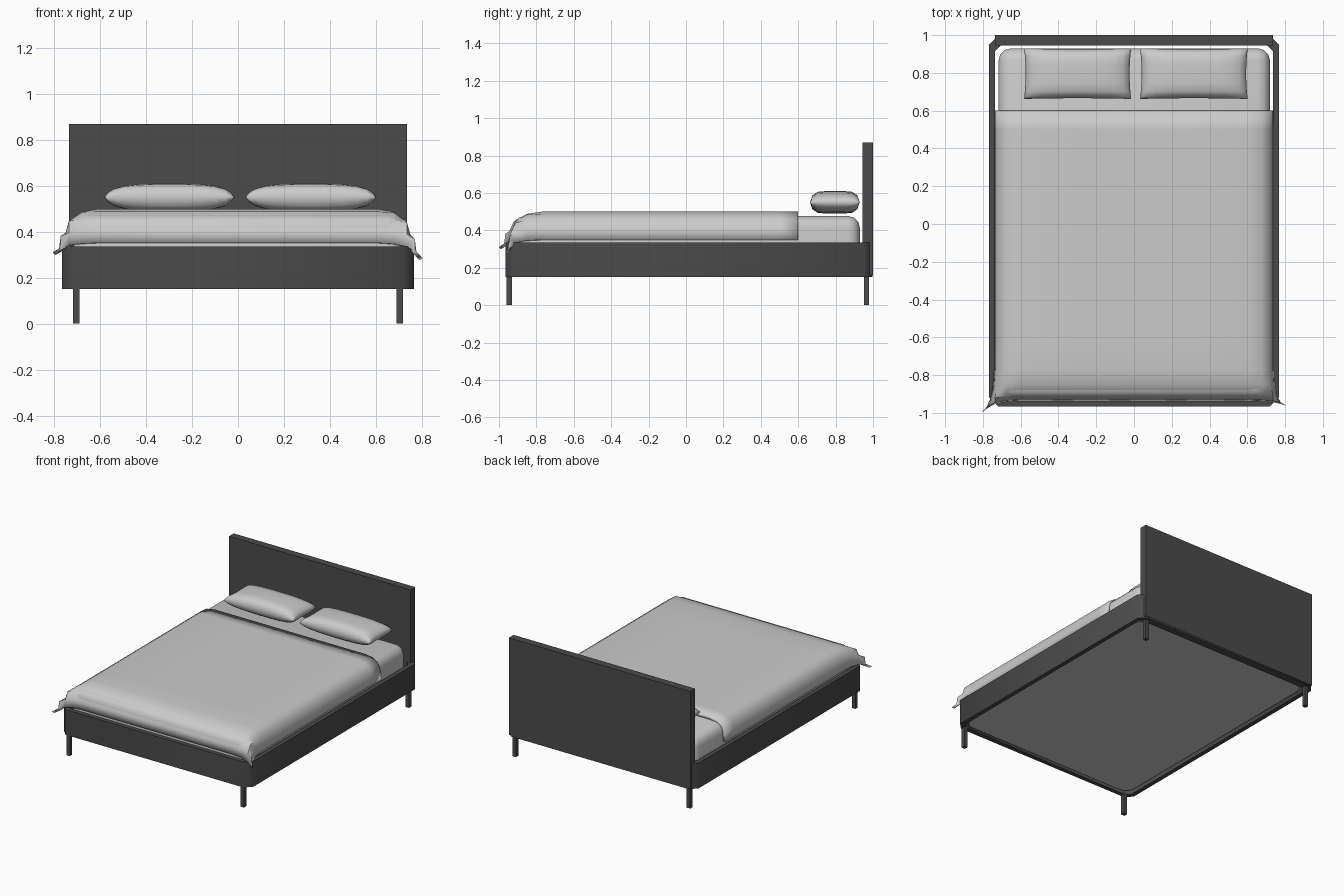
import bpy, bmesh, math

if "Cube" in bpy.data.objects:
    bpy.data.objects.remove(bpy.data.objects["Cube"])

dark = bpy.data.materials.new("dark_frame")
dark.diffuse_color = (0.07, 0.07, 0.07, 1)
dark.use_nodes = True
dark.node_tree.nodes["Principled BSDF"].inputs["Base Color"].default_value = dark.diffuse_color


def finish(name, bm, mat=None, angle=50):
    me = bpy.data.meshes.new(name)
    bm.to_mesh(me)
    bm.free()
    ob = bpy.data.objects.new(name, me)
    bpy.context.collection.objects.link(ob)
    if mat:
        me.materials.append(mat)
    bpy.ops.object.select_all(action='DESELECT')
    ob.select_set(True)
    bpy.context.view_layer.objects.active = ob
    bpy.ops.object.shade_smooth_by_angle(angle=math.radians(angle))
    return ob


def box(lo, hi):
    bm = bmesh.new()
    bmesh.ops.create_cube(bm, size=1)
    for v in bm.verts:
        v.co = [(a + b) / 2 + c * (b - a) for a, b, c in zip(lo, hi, v.co)]
    return bm


def chamfered(x, y0, y1, c):
    return [(-x + c, y0), (x - c, y0), (x, y0 + c), (x, y1 - c),
            (x - c, y1), (-x + c, y1), (-x, y1 - c), (-x, y0 + c)]


# Hollow bed frame with chamfered corners
bm = bmesh.new()
outer, inner = chamfered(0.767, -0.965, 0.997, 0.047), chamfered(0.735, -0.933, 0.945, 0.03)
loops = [[bm.verts.new((x, y, z)) for x, y in ring]
         for ring, z in ((outer, 0.15), (outer, 0.335), (inner, 0.335), (inner, 0.15))]
for k in range(4):
    a, b = loops[k], loops[(k + 1) % 4]
    for i in range(8):
        j = (i + 1) % 8
        bm.faces.new((a[i], a[j], b[j], b[i]))
bmesh.ops.recalc_face_normals(bm, faces=bm.faces)
finish("bed_frame", bm, dark)

# Headboard panel
finish("headboard", box((-0.735, 0.945, 0.16), (0.735, 1.0, 0.87)), dark)

# Four square legs
for sx, side in ((-1, "left"), (1, "right")):
    for y, end in ((-0.945, "front"), (0.965, "back")):
        x = sx * 0.705
        finish(f"{end}_{side}_leg",
               box((x - 0.014, y - 0.014, 0), (x + 0.014, y + 0.014, 0.16)), dark)

# Mattress with rounded top and corners, flat underside
bm = box((-0.717, -0.925, 0.165), (0.72, 0.93, 0.477))
edges = [e for e in bm.edges if max(v.co.z for v in e.verts) > 0.3]
bmesh.ops.bevel(bm, geom=edges, offset=0.065, segments=3, profile=0.5, affect='EDGES')
finish("mattress", bm)

# Duvet: draped sheet whose two front corners flare out
side = [(0.61, 0.5), (0.675, 0.488), (0.72, 0.457), (0.735, 0.405), (0.742, 0.35)]
front = [(-0.77, 0.5), (-0.85, 0.488), (-0.905, 0.457), (-0.93, 0.405), (-0.937, 0.352)]
cols = [(-x, z, k, -1) for k, (x, z) in reversed(list(enumerate(side)))]
cols += [(x, 0.5, 0, 1) for x in (-0.3, 0, 0.3)]
cols += [(x, z, k, 1) for k, (x, z) in enumerate(side)]
rows = [(y, z, k) for k, (y, z) in reversed(list(enumerate(front)))]
rows += [(y, 0.5, 0) for y in (-0.6, -0.2, 0.2, 0.5, 0.6)]
ears = {-1: (-0.066, -0.063, -0.04), 1: (0.062, -0.025, -0.065)}
bm = bmesh.new()
grid = []
for y, zy, j in rows:
    line = []
    for x, zx, i, s in cols:
        w = (min(i, j) / 4) ** 2
        ex, ey, ez = ears[s]
        line.append(bm.verts.new((x + w * ex, y + w * ey, min(zx, zy) + w * ez)))
    grid.append(line)
for r0, r1 in zip(grid, grid[1:]):
    for i in range(len(cols) - 1):
        bm.faces.new((r0[i], r0[i + 1], r1[i + 1], r1[i]))
duvet = finish("duvet", bm)
mod = duvet.modifiers.new("thickness", 'SOLIDIFY')
mod.thickness = 0.02
mod.offset = -1


# Two puffed pillows
def pillow(name, x0, x1, y0=0.662, y1=0.93, zc=0.55):
    bm = bmesh.new()
    for sign in (1, -1):
        g = bmesh.ops.create_grid(bm, x_segments=12, y_segments=8, size=1)
        for v in g["verts"]:
            u, w = math.sin(v.co.x * math.pi / 2), math.sin(v.co.y * math.pi / 2)
            h = max(0, (1 - abs(u) ** 5) * (1 - abs(w) ** 6)) ** 0.5
            h *= 0.06 - 0.008 * u * u
            # seams pull in slightly between the corners
            px = u * (0.97 + 0.03 * w * w)
            py = w * (0.97 + 0.03 * u * u)
            v.co = ((x0 + x1) / 2 + px * (x1 - x0) / 2,
                    (y0 + y1) / 2 + py * (y1 - y0) / 2, zc + sign * h)
    bmesh.ops.remove_doubles(bm, verts=bm.verts, dist=0.0005)
    bmesh.ops.recalc_face_normals(bm, faces=bm.faces)
    finish(name, bm, angle=80)


pillow("left_pillow", -0.582, -0.015)
pillow("right_pillow", 0.032, 0.602)
